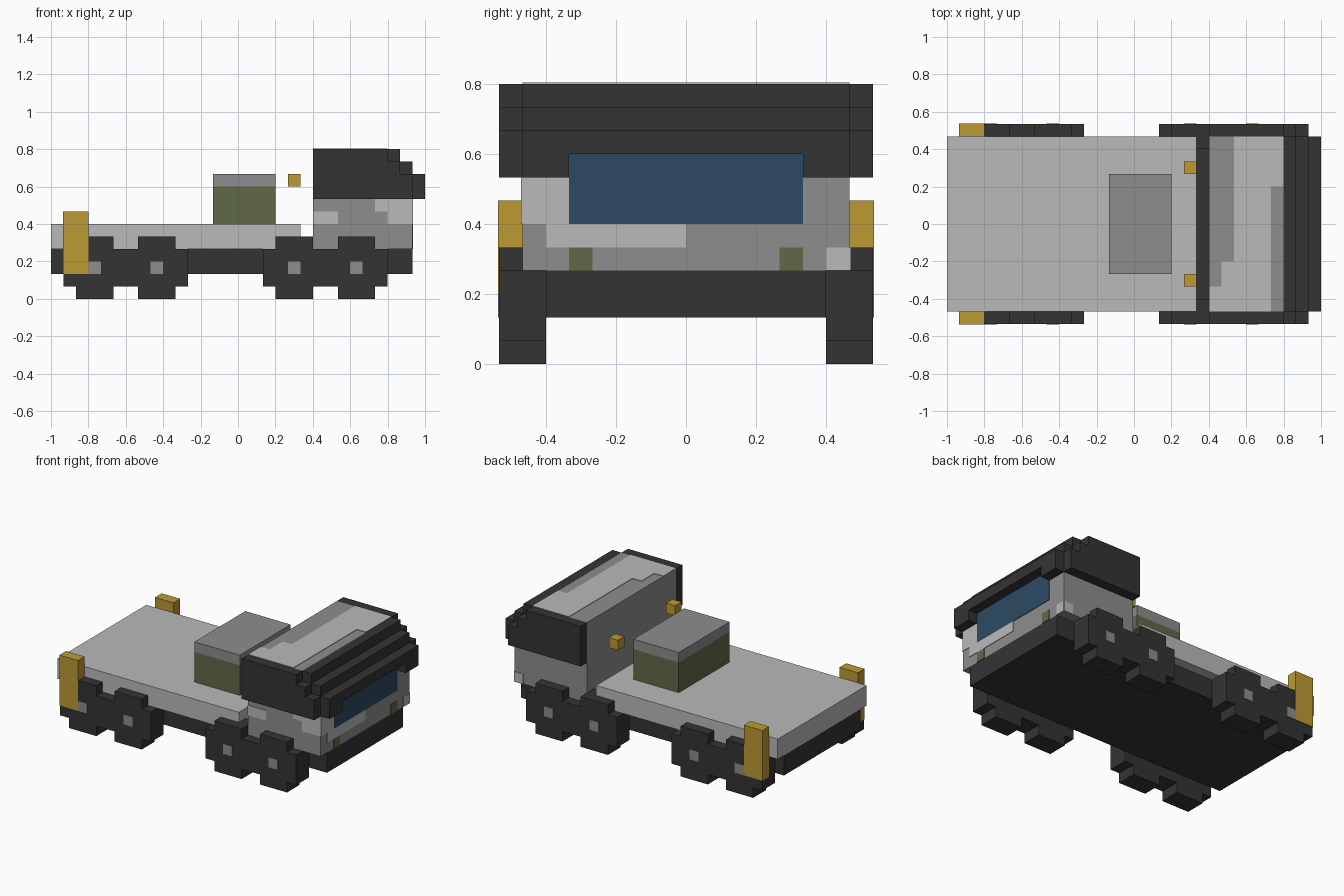
import bpy, bmesh

if "Cube" in bpy.data.objects:
    bpy.data.objects.remove(bpy.data.objects["Cube"])

U = 1 / 15   # one block of the build grid
T = 0.05     # thickness of painted plates, in blocks


def material(name, rgb):
    lin = [(c / 255 / 12.92) if c < 11 else ((c / 255 + 0.055) / 1.055) ** 2.4 for c in rgb]
    m = bpy.data.materials.new(name)
    m.use_nodes = True
    m.diffuse_color = (*lin, 1)
    m.node_tree.nodes["Principled BSDF"].inputs["Base Color"].default_value = (*lin, 1)
    return m


LIGHT = material("light grey", (186, 186, 186))
MID = material("mid grey", (141, 141, 141))
DARK = material("charcoal", (52, 52, 52))
GOLD = material("amber", (188, 154, 52))
OLIVE = material("olive", (97, 105, 73))
BLUE = material("glass blue", (45, 74, 98))


def prism(name, profile, y0, y1, mat):
    """Extrude an (x, z) outline from y0 to y1, all in blocks."""
    bm = bmesh.new()
    face = bm.faces.new([bm.verts.new((x * U, y0 * U, z * U)) for x, z in profile])
    ext = bmesh.ops.extrude_face_region(bm, geom=[face])
    moved = [v for v in ext["geom"] if isinstance(v, bmesh.types.BMVert)]
    bmesh.ops.translate(bm, verts=moved, vec=(0, (y1 - y0) * U, 0))
    bmesh.ops.recalc_face_normals(bm, faces=bm.faces)
    me = bpy.data.meshes.new(name)
    bm.to_mesh(me)
    bm.free()
    me.materials.append(mat)
    ob = bpy.data.objects.new(name, me)
    bpy.context.collection.objects.link(ob)
    return ob


def box(name, x, y, z, mat):
    return prism(name, [(x[0], z[0]), (x[1], z[0]), (x[1], z[1]), (x[0], z[1])], y[0], y[1], mat)


def side_span(s, a, b):
    """Span a..b on the +y side, or its mirror on the -y side."""
    return (a, b) if s > 0 else (-b, -a)


# Chassis, flat bed and cargo crate
box("chassis", (-15, 14), (-6, 6), (2, 4), DARK)
box("flat_bed", (-15, 5), (-7, 7), (4, 6), LIGHT)
box("crate", (-2, 3), (-4, 4), (6, 9), OLIVE)
box("crate_lid", (-2, 3), (-4, 4), (9, 10), MID)

# Cab body
prism("cab", [(6, 4), (14, 4), (14, 9), (12, 9), (12, 12), (6, 12)], -7, 7, MID)

# Stepped visor over the windscreen
prism("visor", [(12, 9), (15, 9), (15, 10), (14, 10), (14, 11), (13, 11), (13, 12), (12, 12)],
      -7, 7, DARK)

for s, tag in ((1, "back"), (-1, "front")):
    # Stepped roof cheeks and visor corners
    prism("roof_cheek_" + tag,
          [(6, 8), (14, 8), (14, 10), (13, 10), (13, 11), (12, 11), (12, 12), (6, 12)],
          *side_span(s, 7, 8), DARK)
    box("visor_corner_" + tag, (14, 15), side_span(s, 5, 7), (8, 9), DARK)

    # Plus-shaped wheels with painted hubs
    for i, c in enumerate((-11.5, -6.5, 4.5, 9.5)):
        outline = [(-1.5, 0), (1.5, 0), (1.5, 1), (2.5, 1), (2.5, 4), (1.5, 4),
                   (1.5, 5), (-1.5, 5), (-1.5, 4), (-2.5, 4), (-2.5, 1), (-1.5, 1)]
        prism(f"wheel_{tag}_{i + 1}", [(c + x, z) for x, z in outline],
              *side_span(s, 6, 8), DARK)
        box(f"hub_{tag}_{i + 1}", (c - 0.5, c + 0.5), side_span(s, 8, 8 + T), (2, 3), MID)

    # Tail posts, bed markers and headlamps
    box("tail_post_" + tag, (-14 - T, -12), side_span(s, 7, 8 + T), (2, 7), GOLD)
    box("marker_" + tag, (4, 5), side_span(s, 4, 5), (9, 10), GOLD)
    box("headlamp_" + tag, (14, 14 + T), side_span(s, 4, 5), (4, 5), OLIVE)

# Windscreen
box("windscreen", (14, 14 + T), (-5, 5), (6, 9), BLUE)

# Worn light paint patches: nose, both cab sides, roof
patches = [
    ((14, 14 + T), (-7, -5), (6, 8)),
    ((14, 14 + T), (-6, 0), (5, 6)),
    ((14, 14 + T), (6, 7), (4, 5)),
    ((6, 8), (-7 - T, -7), (6, 7)),
    ((11, 14), (-7 - T, -7), (7, 8)),
    ((12, 14), (-7 - T, -7), (6, 7)),
    ((13, 14), (7, 7 + T), (4, 5)),
    ((8, 11), (-7, 7), (12, 12 + T)),
    ((6, 8), (-7, -5), (12, 12 + T)),
    ((7, 8), (-5, -3), (12, 12 + T)),
    ((11, 12), (3, 7), (12, 12 + T)),
]
for i, (x, y, z) in enumerate(patches):
    box(f"paint_patch_{i + 1}", x, y, z, LIGHT)
